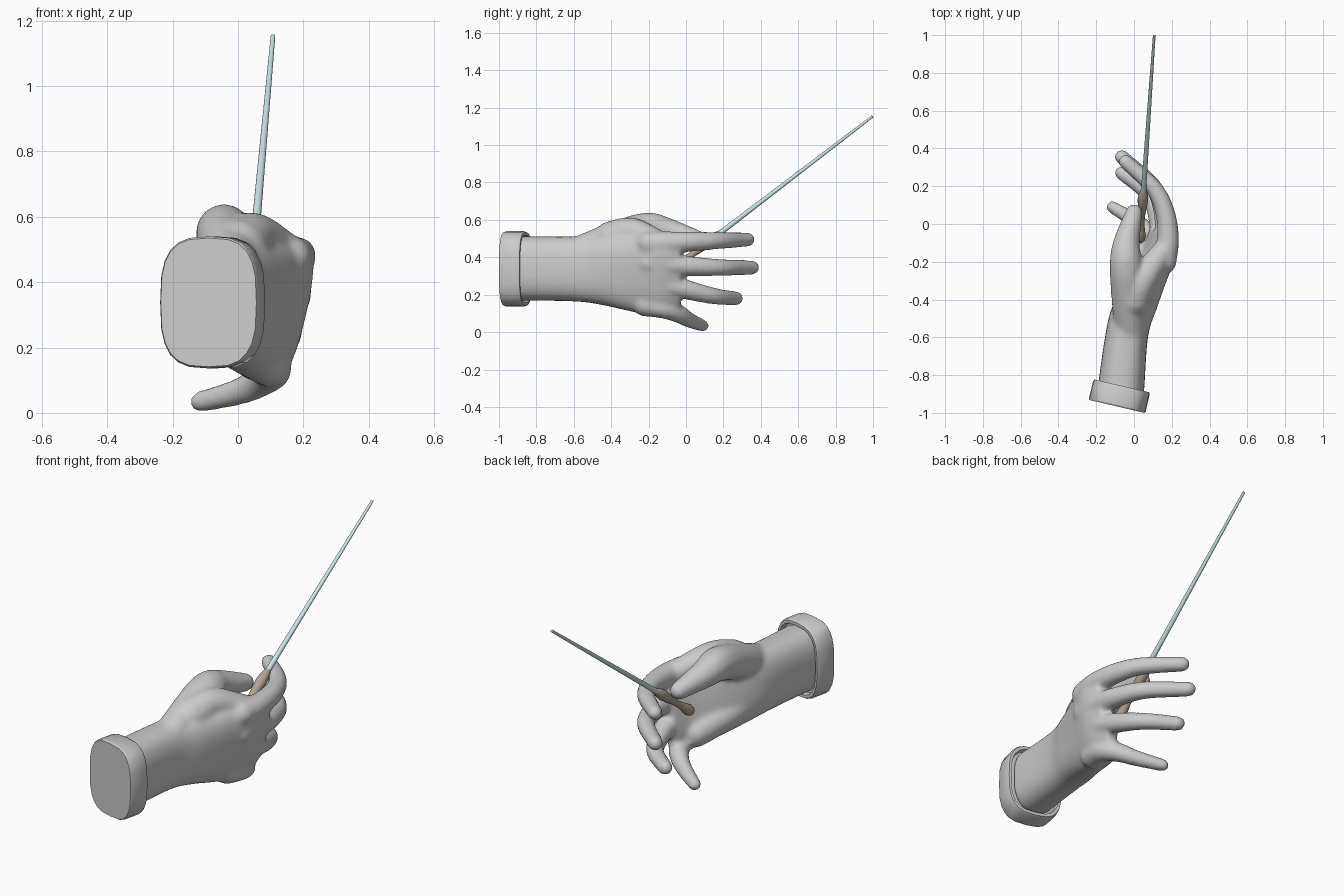
import bpy, bmesh, math
from mathutils import Vector

if "Cube" in bpy.data.objects:
    bpy.data.objects.remove(bpy.data.objects["Cube"])

UP = Vector((0, 0, 1))


def ring(bm, c, t, a, b, n, power=2.0, tilt=0.0):
    """Superellipse ring of half-widths a, b around c, square to direction t."""
    t = t.normalized()
    side = t.cross(UP).normalized()
    up = side.cross(t)
    s2 = side * math.cos(tilt) - up * math.sin(tilt)
    u2 = up * math.cos(tilt) + side * math.sin(tilt)
    verts = []
    for i in range(n):
        w = 2 * math.pi * i / n
        cs, sn = math.cos(w), math.sin(w)
        x = math.copysign(abs(cs) ** (2 / power), cs) * a
        y = math.copysign(abs(sn) ** (2 / power), sn) * b
        verts.append(bm.verts.new(c + s2 * x + u2 * y))
    return verts


def skin(bm, rings):
    """Bridge rings and close both ends."""
    n = len(rings[0])
    for p, q in zip(rings, rings[1:]):
        for i in range(n):
            j = (i + 1) % n
            bm.faces.new((p[i], p[j], q[j], q[i]))
    bm.faces.new(rings[0][::-1])
    bm.faces.new(rings[-1])


def spline(pts, steps=5):
    """Catmull-Rom curve through points of any dimension."""
    pts = [Vector(p) for p in pts]
    pts = [2 * pts[0] - pts[1]] + pts + [2 * pts[-1] - pts[-2]]
    out = []
    for a, b, c, d in zip(pts, pts[1:], pts[2:], pts[3:]):
        for k in range(steps):
            u = k / steps
            out.append(0.5 * (2 * b + (c - a) * u + (2 * a - 5 * b + 4 * c - d) * u * u
                              + (3 * b - a - 3 * c + d) * u ** 3))
    return out + [pts[-2]]


def digit(bm, r0, r1, *pts, bulge=0.0):
    """Round tube with domed ends, tapering r0 to r1 with an optional mid bulge."""
    pos = spline(pts)
    m = len(pos) - 1
    rad = [r0 + (r1 - r0) * i / m + bulge * math.sin(math.pi * i / m) for i in range(m + 1)]
    tan = [(pos[min(i + 1, m)] - pos[max(i - 1, 0)]).normalized() for i in range(m + 1)]
    dome = [0.35, 0.7, 1.05, 1.4]

    def disc(p, t, r):
        return ring(bm, p, t, r, r, 16)
    rings = [disc(pos[0] - tan[0] * r0 * math.sin(w), tan[0], r0 * math.cos(w)) for w in dome[::-1]]
    rings += [disc(p, t, r) for p, t, r in zip(pos, tan, rad)]
    rings += [disc(pos[m] + tan[m] * r1 * math.sin(w), tan[m], r1 * math.cos(w)) for w in dome]
    skin(bm, rings)


def finish(bm, name, color=None, angle=40):
    bmesh.ops.recalc_face_normals(bm, faces=bm.faces)
    me = bpy.data.meshes.new(name)
    bm.to_mesh(me)
    bm.free()
    ob = bpy.data.objects.new(name, me)
    bpy.context.collection.objects.link(ob)
    bpy.ops.object.select_all(action='DESELECT')
    ob.select_set(True)
    bpy.context.view_layer.objects.active = ob
    bpy.ops.object.shade_smooth_by_angle(angle=math.radians(angle))
    if color:
        m = bpy.data.materials.new(name + "_colour")
        m.diffuse_color = (*color, 1)
        m.use_nodes = True
        m.node_tree.nodes["Principled BSDF"].inputs["Base Color"].default_value = m.diffuse_color
        me.materials.append(m)
    return ob


# Hand: wrist and palm loft (y, cx, cz, half x, half z, tilt)
hand = bmesh.new()
palm = [(-0.90, -0.072, 0.34, 0.125, 0.172, 0.0),
        (-0.60, -0.040, 0.338, 0.114, 0.174, 0.0),
        (-0.45, 0.000, 0.333, 0.118, 0.188, 0.08),
        (-0.30, 0.062, 0.320, 0.102, 0.210, 0.17),
        (-0.15, 0.132, 0.308, 0.075, 0.226, 0.23),
        (-0.03, 0.150, 0.315, 0.050, 0.185, 0.23)]
skin(hand, [ring(hand, Vector((v[1], v[0], v[2])), Vector((0, 1, 0)),
                 v[3], v[4], 28, 2.6, v[5]) for v in spline(palm, 5)])

# Thumb, web between thumb and index, heel of the palm
digit(hand, 0.085, 0.046, (-0.02, -0.58, 0.425), (-0.03, -0.38, 0.50), (-0.042, -0.21, 0.552),
      (-0.040, -0.10, 0.54), (0.0, 0.06, 0.50), bulge=0.022)
digit(hand, 0.095, 0.062, (0.0, -0.40, 0.50), (0.05, -0.29, 0.535), (0.15, -0.15, 0.485))
digit(hand, 0.09, 0.075, (-0.03, -0.52, 0.27), (0.0, -0.34, 0.225), (0.06, -0.17, 0.17))

# Index, middle, ring and little fingers
digit(hand, 0.066, 0.039, (0.16, -0.20, 0.475), (0.180, -0.08, 0.48), (0.165, 0.06, 0.485),
      (0.105, 0.19, 0.49), (-0.045, 0.33, 0.495))
digit(hand, 0.065, 0.039, (0.15, -0.20, 0.37), (0.166, -0.07, 0.36), (0.155, 0.06, 0.35),
      (0.10, 0.20, 0.345), (-0.065, 0.355, 0.345))
digit(hand, 0.063, 0.038, (0.125, -0.20, 0.27), (0.140, -0.07, 0.245), (0.122, 0.05, 0.215),
      (0.07, 0.165, 0.19), (-0.065, 0.27, 0.18))
digit(hand, 0.067, 0.033, (0.085, -0.22, 0.150), (0.105, -0.12, 0.13), (0.07, -0.04, 0.098),
      (0.0, 0.018, 0.064), (-0.115, 0.090, 0.034))
hand = finish(hand, "hand")
rm = hand.modifiers.new("Blend", 'REMESH')
rm.mode = 'VOXEL'
rm.voxel_size = 0.011
rm.use_smooth_shade = True
sm = hand.modifiers.new("Soften", 'SMOOTH')
sm.factor = 0.5
sm.iterations = 12

# Cuff: tilted rounded-rectangle band with a recessed lip (offset, scale)
cuff = bmesh.new()
axis = Vector((0.227, 0.974, 0))
base = Vector((-0.090, -0.966, 0.338))
prof = [(0, 0.975), (0.008, 1), (0.10, 1), (0.112, 0.97), (0.112, 0.89), (0.09, 0.86)]
skin(cuff, [ring(cuff, base + axis * t, axis, 0.154 * s, 0.202 * s, 24, 3.0) for t, s in prof])
finish(cuff, "cuff", angle=30)

# Baton: tapering shaft and turned handle along one line
grip = Vector((0.05, 0.17, 0.52))
tip = Vector((0.107, 0.997, 1.153))
aim = (tip - grip).normalized()


def turned(name, prof, color):
    bm = bmesh.new()
    skin(bm, [ring(bm, grip + aim * t, aim, r, r, 16) for t, r in prof])
    finish(bm, name, color)


turned("baton_shaft", [(-0.02, 0.014), ((tip - grip).length, 0.007)], (0.6, 0.78, 0.82))
turned("baton_handle", [(0.022, 0.013), (0.012, 0.017), (-0.02, 0.025), (-0.05, 0.028),
                        (-0.09, 0.025), (-0.16, 0.017), (-0.22, 0.017), (-0.265, 0.024),
                        (-0.295, 0.029), (-0.32, 0.024), (-0.335, 0.010)], (0.45, 0.37, 0.29))
